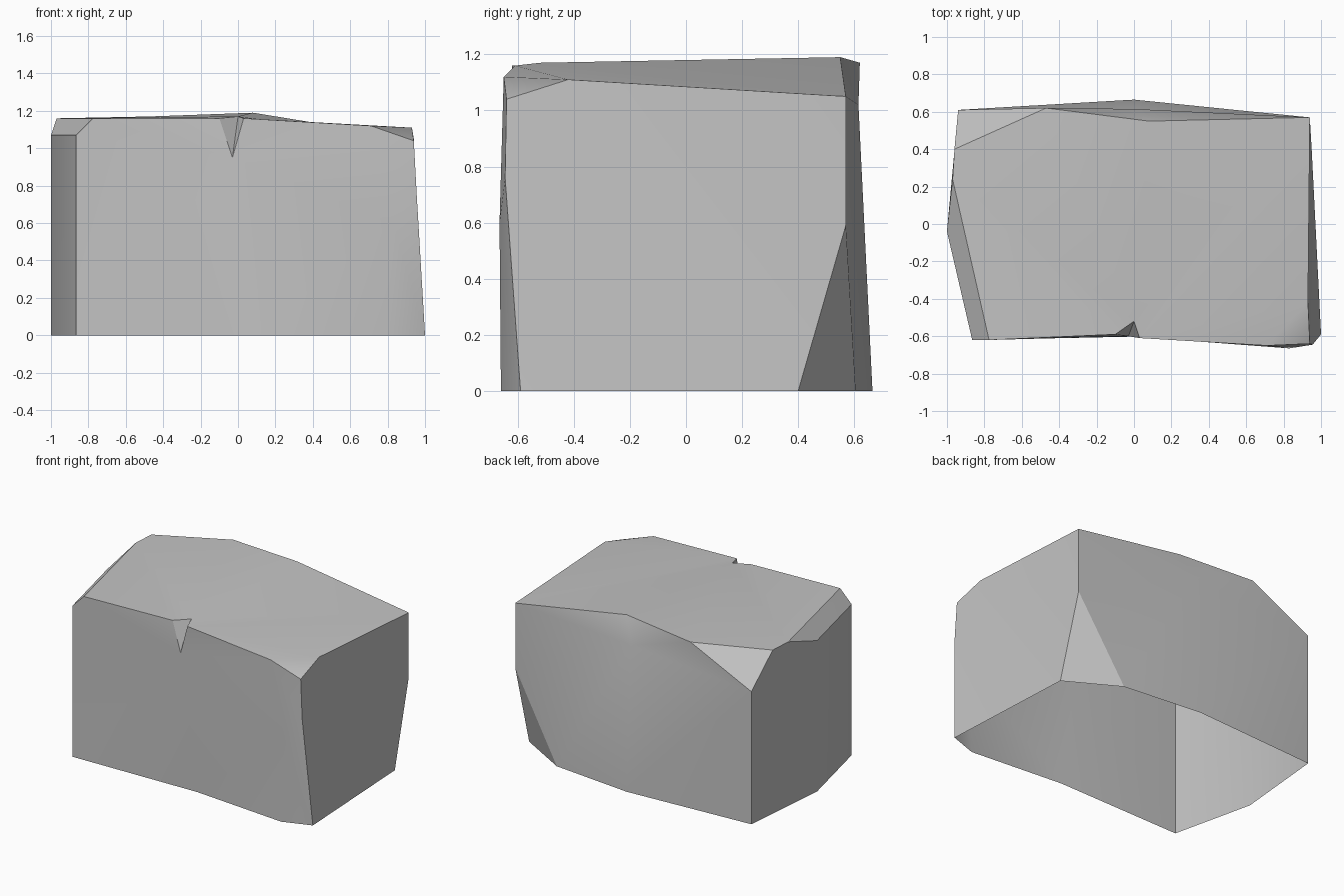
import bpy
import bmesh
from math import radians

LEVELS = 4  # foot, shoulder, rim, roof edge

default = bpy.data.objects.get("Cube")
if default:
    bpy.data.objects.remove(default, do_unlink=True)


def flat_material(name, colour):
    mat = bpy.data.materials.new(name)
    mat.use_nodes = True
    mat.diffuse_color = colour
    mat.node_tree.nodes["Principled BSDF"].inputs["Base Color"].default_value = colour
    return mat


def corner(*points):
    """One upright corner profile, foot to roof; the last point fills missing levels."""
    return list(points) + [points[-1]] * (LEVELS - len(points))


def add_face(bm, verts):
    """Make a face after dropping repeated corners; skip it if nothing is left."""
    unique = list(dict.fromkeys(verts))
    if len(unique) > 2:
        return bm.faces.new(unique)


# Points shared by several corner profiles
front_foot = (0.1, -0.6, 0)
notch_tip = (-0.03, -0.6, 0.95)
front_right_rim = (0.71, -0.65, 1.12)
side_foot = (0.95, 0.4, 0)
side_rim = (0.93, -0.42, 1.11)
back_cut_tip = (0.94, 0.57, 0.59)
back_corner_rim = (0.94, 0.57, 1.05)
back_shoulder = (0, 0.615, 1.02)
rear_foot = (-0.94, 0.61, 0)
rear_shoulder = (-0.94, 0.61, 0.94)

# Corner profiles, counter-clockwise from the front
front_edge = corner((-0.865, -0.62, 0), (-0.865, -0.62, 1.07), (-0.775, -0.62, 1.16))
notch_start = corner(front_foot, notch_tip, (-0.1, -0.59, 1.16))
notch_inner = corner(front_foot, notch_tip, (0, -0.52, 1.17))
notch_end = corner(front_foot, notch_tip, (0.03, -0.61, 1.16))
front_bulge = corner((0.8, -0.66, 0), (0.83, -0.665, 0.6), front_right_rim)
side_edge = corner((1, -0.59, 0), (0.955, -0.645, 0.76), (0.94, -0.64, 1.04), front_right_rim)
side_wall = corner(side_foot, side_rim)
cut_start = corner(side_foot, back_cut_tip, back_corner_rim)
cut_end = corner((0.59, 0.605, 0), back_cut_tip, back_corner_rim)
back_ridge = corner((0, 0.665, 0), back_shoulder, back_shoulder, (0.08, 0.55, 1.19))
rear_start = corner(rear_foot, rear_shoulder, (-0.47, 0.62, 1.17))
rear_end = corner(rear_foot, rear_shoulder, (-0.96, 0.4, 1.16))
far_side = corner((-1, -0.04, 0), (-1, -0.04, 1.07), (-0.97, 0.24, 1.16))
profiles = [front_edge, notch_start, notch_inner, notch_end, front_bulge, side_edge,
            side_wall, cut_start, cut_end, back_ridge, rear_start, rear_end, far_side]

# Shared vertices, so coincident profile points weld together
bm = bmesh.new()
welded = {}
for profile in profiles:
    for point in profile:
        if point not in welded:
            welded[point] = bm.verts.new(point)
columns = [[welded[point] for point in profile] for profile in profiles]

# Walls and chamfers between neighbouring corners; the underside stays open
for here, there in zip(columns, columns[1:] + columns[:1]):
    for low in range(LEVELS - 1):
        add_face(bm, [here[low], there[low], there[low + 1], here[low + 1]])

# Roof, folded from the notch to the back corner
roof = [column[-1] for column in columns]
fold_a = profiles.index(notch_end)
fold_b = profiles.index(cut_start)
add_face(bm, roof[fold_a:fold_b + 1])
add_face(bm, roof[fold_b:] + roof[:fold_a + 1])
bmesh.ops.triangulate(bm, faces=bm.faces[:], ngon_method='BEAUTY')

mesh = bpy.data.meshes.new("stone_block")
bm.to_mesh(mesh)
bm.free()
mesh.materials.append(flat_material("stone grey", (0.55, 0.55, 0.55, 1)))
block = bpy.data.objects.new("stone_block", mesh)
bpy.context.collection.objects.link(block)

# Soften shallow folds, keep the chiselled edges sharp
bpy.ops.object.select_all(action='DESELECT')
block.select_set(True)
bpy.context.view_layer.objects.active = block
bpy.ops.object.shade_smooth_by_angle(angle=radians(30))
